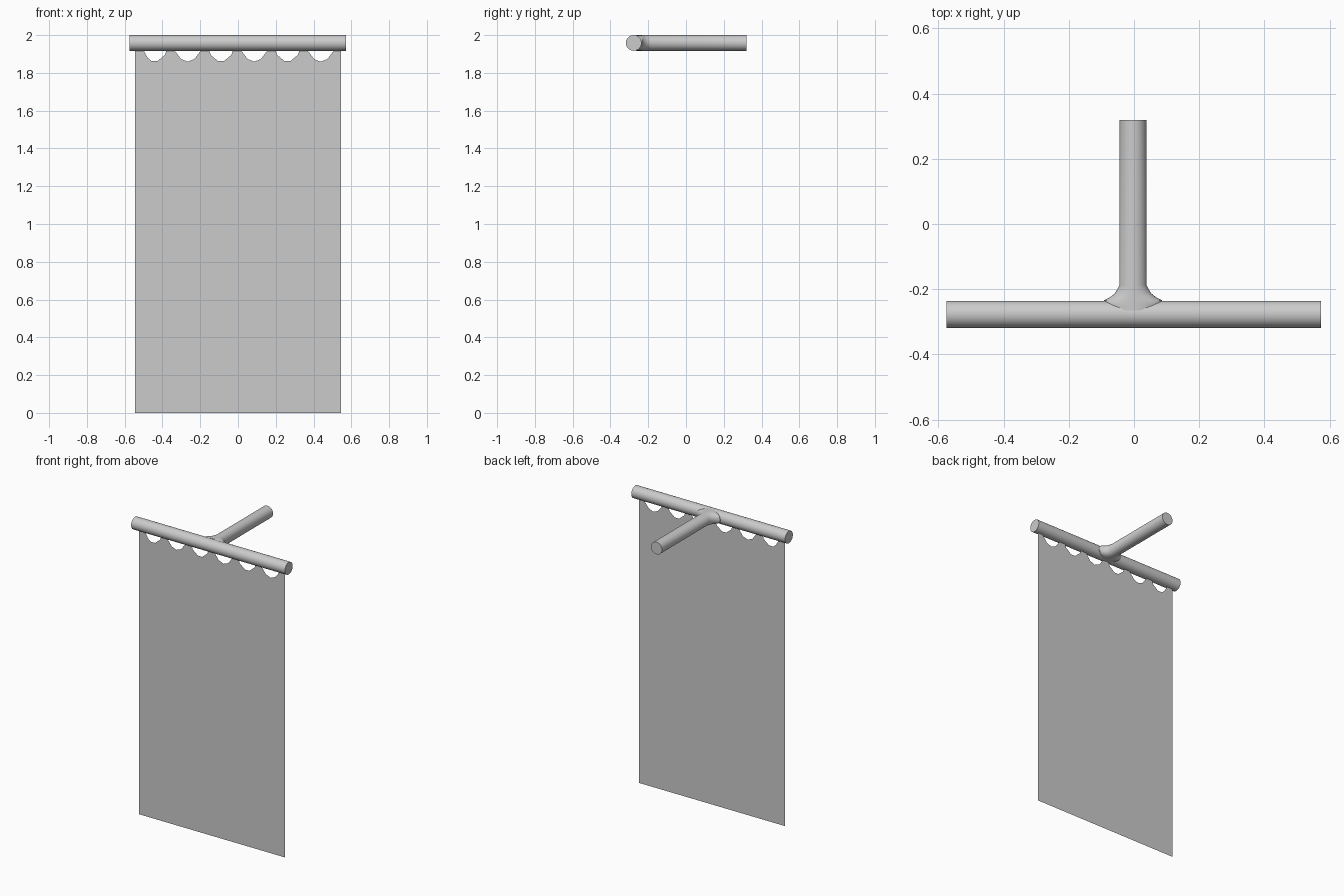
import bpy, bmesh, math

if "Cube" in bpy.data.objects:
    bpy.data.objects.remove(bpy.data.objects["Cube"])

R = 0.0415          # pole radius
ZC = 2.0 - R        # pole height
YB = -0.277         # crossbar depth
SIDES = 32


def add_mesh(name, bm, smooth=True):
    me = bpy.data.meshes.new(name)
    bm.to_mesh(me)
    bm.free()
    ob = bpy.data.objects.new(name, me)
    bpy.context.collection.objects.link(ob)
    if smooth:
        bpy.ops.object.select_all(action='DESELECT')
        ob.select_set(True)
        bpy.context.view_layer.objects.active = ob
        bpy.ops.object.shade_smooth_by_angle(angle=math.radians(40))
    return ob


def loft(name, sections, place):
    """Skin elliptical rings (distance, half width, half height) into a capped tube."""
    bm = bmesh.new()
    rings = []
    for d, w, h in sections:
        angles = [2 * math.pi * i / SIDES for i in range(SIDES)]
        rings.append([bm.verts.new(place(d, w * math.cos(a), h * math.sin(a))) for a in angles])
    for a, b in zip(rings, rings[1:]):
        for i in range(SIDES):
            j = (i + 1) % SIDES
            bm.faces.new((a[i], a[j], b[j], b[i]))
    bm.faces.new(rings[0])
    bm.faces.new(rings[-1])
    bmesh.ops.recalc_face_normals(bm, faces=bm.faces)
    return add_mesh(name, bm)


# Horizontal crossbar
loft("crossbar", [(-0.575, R, R), (0.573, R, R)],
     lambda d, u, v: (d, YB + u, ZC + v))

# Wall arm with flared joint where it meets the crossbar
loft("wall_arm",
     [(YB + 0.012, 0.078, R), (-0.250, 0.092, R), (-0.234, 0.089, R), (-0.225, 0.071, R),
      (-0.213, 0.056, R), (-0.200, 0.048, R), (-0.187, R, R), (0.319, R, R)],
     lambda d, u, v: (u - 0.003, d, ZC + v))

# Hanging cloth with six scalloped openings between the top tabs
half_w, tab_top = 0.546, 1.945
scallop = [(0.072, tab_top), (0.067, 1.915), (0.055, 1.895), (0.035, 1.873), (0.016, 1.863), (0, 1.859)]
scallop += [(-x, z) for x, z in reversed(scallop[:-1])]
outline = [(-half_w, 0), (half_w, 0), (half_w, tab_top)]
for k in range(5, -1, -1):
    centre = (k - 2.5) * 0.176 - 0.002
    outline += [(centre + x, z) for x, z in scallop]
outline.append((-half_w, tab_top))

bm = bmesh.new()
bm.faces.new([bm.verts.new((x, YB, z)) for x, z in outline])
bmesh.ops.triangulate(bm, faces=bm.faces)
add_mesh("cloth_banner", bm, smooth=False)
